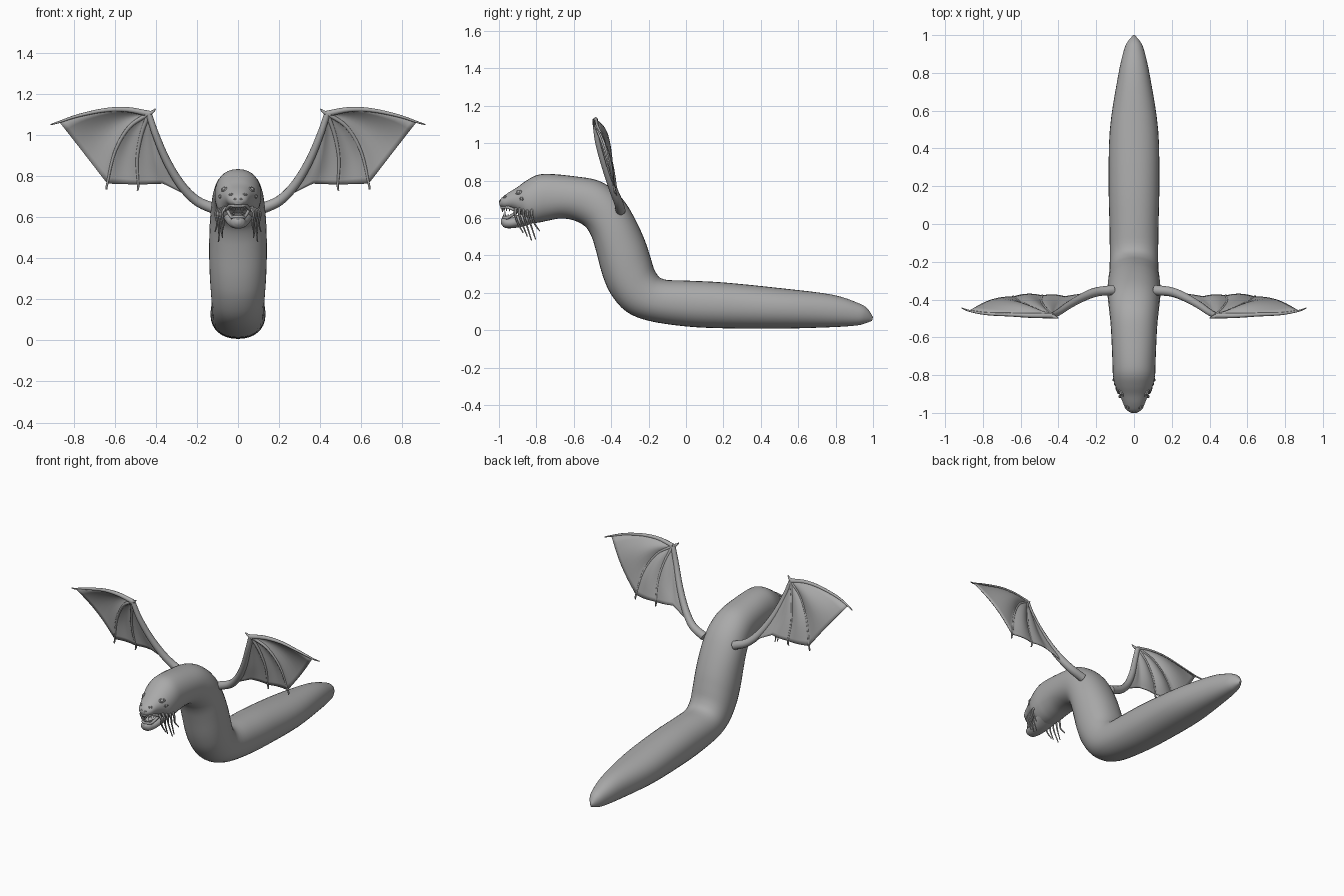
import bpy, bmesh, math
from mathutils import Vector
from mathutils.bvhtree import BVHTree

cube = bpy.data.objects.get("Cube")
if cube:
    bpy.data.objects.remove(cube)

skin = bpy.data.materials.new("grey skin")
skin.use_nodes = True
grey = (0.4, 0.4, 0.4, 1)
skin.diffuse_color = grey
skin.node_tree.nodes["Principled BSDF"].inputs["Base Color"].default_value = grey


def finish(name, bm, angle=50):
    bmesh.ops.recalc_face_normals(bm, faces=bm.faces)
    mesh = bpy.data.meshes.new(name)
    bm.to_mesh(mesh)
    bm.free()
    obj = bpy.data.objects.new(name, mesh)
    bpy.context.collection.objects.link(obj)
    mesh.materials.append(skin)
    bpy.ops.object.select_all(action='DESELECT')
    obj.select_set(True)
    bpy.context.view_layer.objects.active = obj
    bpy.ops.object.shade_smooth_by_angle(angle=math.radians(angle))
    return obj


def spline(points, steps):
    """Smooth curve through points of any dimension."""
    pts = [Vector(p) for p in points]
    pts = [2 * pts[0] - pts[1]] + pts + [2 * pts[-1] - pts[-2]]
    out = []
    for a, b, c, d in zip(pts, pts[1:], pts[2:], pts[3:]):
        for i in range(steps):
            t = i / steps
            out.append(b + 0.5 * t * ((c - a) + t * ((2*a - 5*b + 4*c - d) + t * (3*b - a - 3*c + d))))
    return out + [pts[-2]]


def skin_rings(bm, rings):
    loops = [[bm.verts.new(p) for p in ring] for ring in rings]
    n = len(loops[0])
    for a, b in zip(loops, loops[1:]):
        for i in range(n):
            bm.faces.new((a[i], a[(i + 1) % n], b[(i + 1) % n], b[i]))
    bm.faces.new(loops[0])
    bm.faces.new(loops[-1])


def loft(name, stations, sides=32, steps=4):
    """Oval rings; each station is top y, top z, bottom y, bottom z, half width."""
    tops = spline([(s[0], s[1], s[4]) for s in stations], steps)
    lows = spline([(s[2], s[3], s[4]) for s in stations], steps)
    rings = []
    for t, l in zip(tops, lows):
        mid = Vector((0, (t.x + l.x) / 2, (t.y + l.y) / 2))
        up = Vector((0, (t.x - l.x) / 2, (t.y - l.y) / 2))
        ring = []
        for i in range(sides):
            a = math.tau * i / sides
            c, s = (math.copysign(abs(f) ** 0.92, f) for f in (math.cos(a), math.sin(a)))
            ring.append(mid + up * s + Vector((max(t.z, 0.003) * c, 0, 0)))
        rings.append(ring)
    bm = bmesh.new()
    skin_rings(bm, rings)
    return finish(name, bm)


def tube(name, path, r0, r1, sides=8):
    bm = bmesh.new()
    rings, last = [], len(path) - 1
    for i, p in enumerate(path):
        d = (path[min(i + 1, last)] - path[max(i - 1, 0)]).normalized()
        u = d.cross(Vector((0.3, 1, 0.1))).normalized()
        v = d.cross(u)
        r = r0 + (r1 - r0) * i / last
        rings.append([p + r * (u * math.cos(a) + v * math.sin(a))
                      for a in (math.tau * k / sides for k in range(sides))])
    skin_rings(bm, rings)
    return finish(name, bm)


# Body, neck and upper head in one sweep from tail tip to snout
body = loft("body", [
    (1.0, 0.07, 0.995, 0.05, 0.006), (0.97, 0.115, 0.955, 0.035, 0.035),
    (0.92, 0.145, 0.91, 0.025, 0.055), (0.78, 0.19, 0.78, 0.016, 0.085),
    (0.5, 0.225, 0.5, 0.008, 0.128), (0.2, 0.255, 0.2, 0.01, 0.134),
    (0.0, 0.265, 0.0, 0.02, 0.13), (-0.12, 0.272, -0.2, 0.05, 0.128),
    (-0.165, 0.315, -0.32, 0.1, 0.13), (-0.19, 0.39, -0.4, 0.19, 0.136),
    (-0.22, 0.48, -0.445, 0.29, 0.14), (-0.27, 0.59, -0.48, 0.42, 0.14),
    (-0.33, 0.69, -0.505, 0.5, 0.136), (-0.4, 0.76, -0.54, 0.555, 0.13),
    (-0.48, 0.803, -0.6, 0.587, 0.123), (-0.6, 0.823, -0.67, 0.597, 0.118),
    (-0.73, 0.835, -0.74, 0.585, 0.114), (-0.8, 0.828, -0.79, 0.575, 0.112),
    (-0.86, 0.795, -0.84, 0.575, 0.102), (-0.905, 0.762, -0.88, 0.615, 0.082),
    (-0.95, 0.735, -0.925, 0.645, 0.062), (-0.985, 0.708, -0.97, 0.652, 0.045),
    (-1.0, 0.685, -0.995, 0.662, 0.02)])

# Lower jaw
loft("lower_jaw", [
    (-0.82, 0.65, -0.81, 0.575, 0.075), (-0.89, 0.62, -0.87, 0.555, 0.06),
    (-0.94, 0.6, -0.93, 0.545, 0.046), (-0.975, 0.602, -0.97, 0.548, 0.034),
    (-0.99, 0.592, -0.988, 0.567, 0.014)], sides=20)

# Lips follow the mouth edges
for name, z, w, y0 in (("upper_lip", 0.656, 0.04, -0.985), ("lower_lip", 0.602, 0.033, -0.977)):
    tube(name, spline([(-w - 0.02, -0.9, 0.635), (-w, -0.95, z), (-w * 0.6, y0 + 0.008, z), (0, y0, z),
                       (w * 0.6, y0 + 0.008, z), (w, -0.95, z), (w + 0.02, -0.9, 0.635)], 4), 0.008, 0.008)

# Pointed teeth along both jaws
bm = bmesh.new()
for row, z, w, front, tip in (("upper", 0.652, 0.038, -0.983, -1), ("lower", 0.604, 0.03, -0.975, 1)):
    for k in range(-4, 5):
        a = k / 4 * 1.35
        length = 0.034 if abs(k) == 2 else 0.022
        base = Vector((w * math.sin(a), front + 0.05 * (1 - math.cos(a)), z))
        ring = [bm.verts.new(base + Vector((0.005 * math.cos(b), 0.005 * math.sin(b), 0)))
                for b in (math.tau * i / 6 for i in range(6))]
        point = bm.verts.new(base + Vector((0, 0, tip * length)))
        bm.faces.new(ring)
        for i in range(6):
            bm.faces.new((ring[i], ring[(i + 1) % 6], point))
finish("teeth", bm)

# Eyes with raised lids, seated on the head surface
tree = BVHTree.FromPolygons([v.co for v in body.data.vertices], [p.vertices for p in body.data.polygons])
for side, s in (("left", 1), ("right", -1)):
    for label, x, z, r in (("main_eye", 0.068, 0.737, 0.013), ("inner_eye", 0.035, 0.712, 0.008),
                           ("outer_eye", 0.088, 0.702, 0.009), ("nostril", 0.014, 0.69, 0.005)):
        hit, normal, _, _ = tree.ray_cast(Vector((s * x, -2, z)), Vector((0, 1, 0)))
        if hit is None:
            continue
        rot = normal.to_track_quat('Z', 'Y')
        if label != "nostril":
            bpy.ops.mesh.primitive_uv_sphere_add(segments=12, ring_count=8, radius=r * 0.75, location=hit)
            ball = bpy.context.object
            ball.name = f"{side}_{label}"
            ball.data.materials.append(skin)
            bpy.ops.object.shade_smooth()
        bpy.ops.mesh.primitive_torus_add(major_segments=16, minor_segments=6, major_radius=r,
                                         minor_radius=r * 0.35, location=hit, rotation=rot.to_euler())
        lid = bpy.context.object
        lid.name = f"{side}_{label}_rim"
        lid.scale = (1.2, 0.8, 1)
        lid.data.materials.append(skin)
        bpy.ops.object.shade_smooth()

    # Hanging feelers behind the mouth
    for k in range(5):
        y, x = -0.91 + 0.022 * k, 0.058 + 0.008 * k
        drop = (0.52, 0.5, 0.48, 0.485, 0.53)[k]
        tube(f"{side}_feeler_{k + 1}", spline([
            (s * x, y, 0.65), (s * (x + 0.018), y - 0.004, 0.62),
            (s * (x + 0.012), y + 0.012, 0.57), (s * (x + 0.022 - 0.012 * (k % 2)), y + 0.04, drop)], 5),
            0.009, 0.003, 6)


# Wings: arm, finger bones, claws and membrane panels
wrist = (0.435, -0.485, 1.105)
arm = [wrist, (0.4, -0.468, 1.0), (0.345, -0.43, 0.87), (0.275, -0.39, 0.755), (0.2, -0.36, 0.68), (0.11, -0.35, 0.64)]
fingers = [
    [wrist, (0.54, -0.485, 1.125), (0.65, -0.48, 1.122), (0.78, -0.475, 1.095), (0.87, -0.46, 1.065)],
    [wrist, (0.53, -0.45, 1.04), (0.6, -0.415, 0.92), (0.637, -0.385, 0.765)],
    [wrist, (0.472, -0.445, 1.0), (0.492, -0.41, 0.88), (0.486, -0.38, 0.76)],
    [wrist, (0.42, -0.455, 1.0), (0.395, -0.42, 0.87), (0.365, -0.385, 0.765)]]


def resample(points, n):
    path = spline(points, 12)
    last = len(path) - 1
    out = []
    for i in range(n + 1):
        f = i / n * last
        j = min(int(f), last - 1)
        out.append(path[j].lerp(path[j + 1], f - j))
    return out


for side, s in (("left", 1), ("right", -1)):
    flip = lambda pts: [Vector((s * p[0], p[1], p[2])) for p in pts]
    tube(f"{side}_wing_arm", resample(flip(arm), 24), 0.015, 0.027, 12)
    tube(f"{side}_wing_leading_finger", resample(flip(fingers[0] + [(0.912, -0.445, 1.052)]), 24), 0.015, 0.003)
    tube(f"{side}_wing_thumb", spline(flip([(0.45, -0.485, 1.1), (0.42, -0.492, 1.112), (0.402, -0.498, 1.128)]), 4),
         0.014, 0.003)
    for k, f in enumerate(fingers[1:3]):
        tip = Vector(f[-1]) + Vector((0.004, 0.0, -0.03))
        tube(f"{side}_wing_finger_{k + 1}", resample(flip(f + [tip]), 20), 0.011, 0.004)
    bm = bmesh.new()
    n, m = 16, 8
    for a, b, billow in zip(fingers, fingers[1:] + [arm], (0.035, 0.018, 0.012, 0.004)):
        ca, cb = resample(flip(a), n), resample(flip(b), n)
        grid = [[bm.verts.new(p.lerp(q, j / m) + Vector((0, billow, 0)) * math.sin(math.pi * j / m)
                              * math.sin(math.pi * 0.8 * i / n)) for j in range(m + 1)]
                for i, (p, q) in enumerate(zip(ca, cb))]
        for r0, r1 in zip(grid, grid[1:]):
            for j in range(m):
                bm.faces.new((r0[j], r0[j + 1], r1[j + 1], r1[j]))
    bmesh.ops.remove_doubles(bm, verts=bm.verts, dist=0.0005)
    membrane = finish(f"{side}_wing_membrane", bm)
    thick = membrane.modifiers.new("thickness", 'SOLIDIFY')
    thick.thickness = 0.006
    thick.offset = 0
